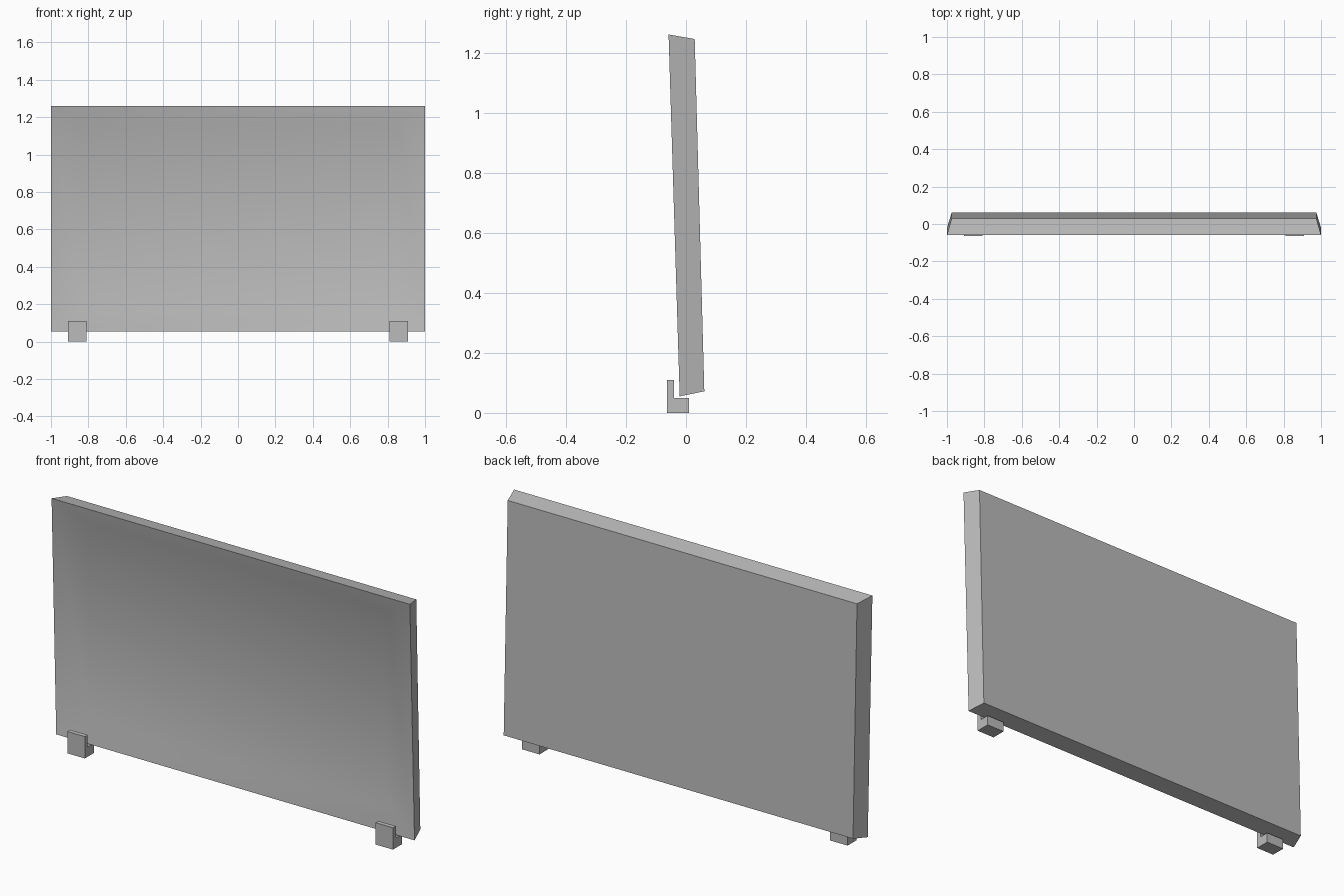
import bpy, bmesh, math
from mathutils import Vector

cube = bpy.data.objects.get("Cube")
if cube:
    bpy.data.objects.remove(cube, do_unlink=True)

GREY = (0.5, 0.5, 0.5, 1)
grey = bpy.data.materials.new("plain_grey")
grey.use_nodes = True
grey.diffuse_color = GREY
grey.node_tree.nodes["Principled BSDF"].inputs["Base Color"].default_value = GREY


def make_object(name, bm):
    bmesh.ops.recalc_face_normals(bm, faces=bm.faces[:])
    mesh = bpy.data.meshes.new(name)
    bm.to_mesh(mesh)
    bm.free()
    mesh.materials.append(grey)
    obj = bpy.data.objects.new(name, mesh)
    bpy.context.collection.objects.link(obj)
    return obj


def ring(bm, half_width, bottom, top):
    """Rectangle spanning x, with bottom and top given as (y, z)."""
    return [bm.verts.new((sx * half_width, *yz))
            for sx, yz in ((-1, bottom), (1, bottom), (1, top), (-1, top))]


# Leaning panel: back sheet, flared sides and a dished front
bm = bmesh.new()
rings = [
    ring(bm, 0.975, (0.061, 0.072), (0.029, 1.245)),   # back
    ring(bm, 1.0, (-0.021, 0.055), (-0.058, 1.26)),    # front lip
    ring(bm, 0.835, (0.018, 0.165), (-0.012, 1.165)),  # dish floor
]
bm.faces.new(rings[0])
for a, b in zip(rings, rings[1:]):
    for i in range(4):
        j = (i + 1) % 4
        bm.faces.new((a[i], a[j], b[j], b[i]))
bm.faces.new(rings[2])
panel = make_object("panel", bm)

# Smooth dish, crisp outer edges
bpy.ops.object.select_all(action='DESELECT')
panel.select_set(True)
bpy.context.view_layer.objects.active = panel
bpy.ops.object.shade_smooth_by_angle(angle=math.radians(35))

# L-shaped feet holding the lower edge
PROFILE = [(-0.063, 0), (0.01, 0), (0.01, 0.05),
           (-0.04, 0.05), (-0.04, 0.11), (-0.063, 0.11)]
for name, x in (("left_foot", 0.86), ("right_foot", -0.86)):
    bm = bmesh.new()
    face = bm.faces.new([bm.verts.new((x - 0.049, y, z)) for y, z in PROFILE])
    ext = bmesh.ops.extrude_face_region(bm, geom=[face], use_keep_orig=True)
    moved = [v for v in ext["geom"] if isinstance(v, bmesh.types.BMVert)]
    bmesh.ops.translate(bm, verts=moved, vec=Vector((0.098, 0, 0)))
    make_object(name, bm)
